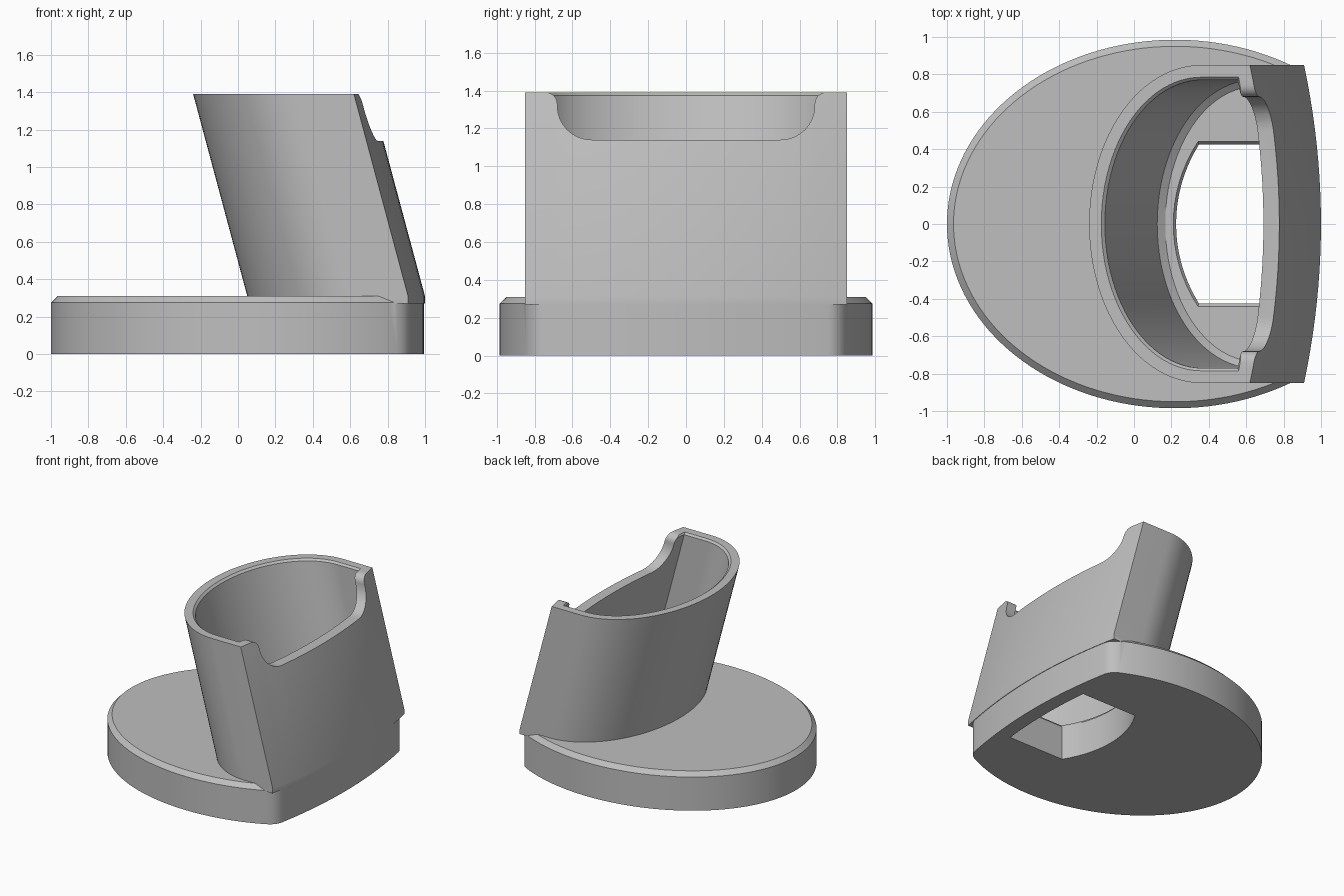
import bpy, bmesh, math

if "Cube" in bpy.data.objects:
    bpy.data.objects.remove(bpy.data.objects["Cube"])

SLOPE = 0.268      # backward lean of the holder per unit height
TOP = 1.39         # rim height
FRONT_R = 4.0      # radius of the gently bowed front face

grey = bpy.data.materials.new("light grey")
grey.diffuse_color = (0.52, 0.52, 0.52, 1)
grey.use_nodes = True
grey.node_tree.nodes["Principled BSDF"].inputs["Base Color"].default_value = grey.diffuse_color


def loft(name, rings):
    """Closed solid through equally sized rings of points, bottom to top."""
    bm = bmesh.new()
    vs = [[bm.verts.new(p) for p in r] for r in rings]
    n = len(vs[0])
    for a, b in zip(vs, vs[1:]):
        for i in range(n):
            j = (i + 1) % n
            bm.faces.new((a[i], a[j], b[j], b[i]))
    bm.faces.new(vs[0][::-1])
    bm.faces.new(vs[-1])
    bmesh.ops.recalc_face_normals(bm, faces=bm.faces[:])
    me = bpy.data.meshes.new(name)
    bm.to_mesh(me)
    bm.free()
    me.materials.append(grey)
    ob = bpy.data.objects.new(name, me)
    bpy.context.collection.objects.link(ob)
    return ob


def bow(front, y):
    return front - y * y / (2 * FRONT_R)


def base_ring(z, inset):
    """Ellipse cut off by the bowed front, with rounded corners."""
    a, b, front = 1.22 - inset, 0.985 - inset, 0.995
    half = []
    corner = 0.0
    while 0.22 + a * math.cos(corner) > bow(front, b * math.sin(corner)):
        corner += 0.002
    t0 = corner + 0.06
    p1 = (0.22 + a * math.cos(corner), b * math.sin(corner))
    p2 = (0.22 + a * math.cos(t0), b * math.sin(t0))
    y0 = p1[1] - 0.06
    p0 = (bow(front, y0), y0)
    for i in range(10):
        y = y0 * i / 10
        half.append((bow(front, y), y))
    for i in range(7):
        t = i / 6
        half.append(tuple((1 - t) ** 2 * p0[k] + 2 * t * (1 - t) * p1[k] + t * t * p2[k] for k in (0, 1)))
    for i in range(1, 49):
        t = t0 + (math.pi - t0) * i / 48
        half.append((0.22 + a * math.cos(t), b * math.sin(t)))
    pts = half + [(x, -y) for x, y in half[-2:0:-1]]
    return [(x, y, z) for x, y in pts]


def holder_ring(z, inset, front_inset, lean_z=None):
    """D-shaped section: elliptical back, straight sides, bowed front."""
    s = SLOPE * (TOP - (z if lean_z is None else lean_z))
    a, b, front = 0.60 - inset, 0.85 - inset, 0.71 - front_inset
    pts = []
    for i in range(21):
        y = -b + 2 * b * i / 20
        pts.append((bow(front, y), y))
    for i in range(49):
        t = math.pi / 2 + math.pi * i / 48
        pts.append((0.36 + a * math.cos(t), b * math.sin(t)))
    return [(x + s, y, z) for x, y in pts]


def hole_ring(z, grow):
    """Opening in the base: straight sides, bowed front, arched back."""
    w, r = 0.425 + grow, 0.80
    pts = []
    for i in range(13):
        y = -w + 2 * w * i / 12
        pts.append((bow(0.877, y), y))
    for i in range(17):
        y = w - 2 * w * i / 16
        pts.append((0.225 - grow + r - math.sqrt(r * r - y * y), y))
    return [(x, y, z) for x, y in pts]


def notch_half():
    """Half of the front notch, centre outwards (y, z)."""
    pts = []
    for i in range(9):      # large lower fillet
        t = math.pi / 2 * i / 8
        pts.append((0.50 + 0.18 * math.sin(t), 1.32 - 0.18 * math.cos(t)))
    for i in range(7):      # small rolled edge at the rim
        t = math.pi / 2 * i / 6
        pts.append((0.74 - 0.06 * math.cos(t), 1.33 + 0.06 * math.sin(t)))
    pts.append((0.74, 1.5))
    return pts


# Base plate with chamfered top edge
base = loft("display_stand", [base_ring(0, 0), base_ring(0.275, 0), base_ring(0.31, 0.035)])

# Leaning holder
holder = loft("holder_shell", [holder_ring(0.27, 0, 0, 0.31), holder_ring(0.31, 0, 0),
                               holder_ring(TOP, 0, 0)])

# Pocket with chamfered rim and softened floor edge
pocket = loft("pocket_cutter", [
    holder_ring(0.30, 0.115, 0.105), holder_ring(0.33, 0.08, 0.085),
    holder_ring(1.375, 0.08, 0.085), holder_ring(1.395, 0.06, 0.07),
    holder_ring(1.45, 0.06, 0.07)])

# Opening through the base
hole = loft("hole_cutter", [hole_ring(-0.1, 0), hole_ring(0.28, 0),
                            hole_ring(0.30, 0.015), hole_ring(0.34, 0.015)])

# Notch in the front wall
h = notch_half()
profile = [(-y, z) for y, z in h[::-1]] + h
notch = loft("notch_cutter", [[(x, y, z) for y, z in profile] for x in (0.45, 1.2)])

# Combine everything into one solid
for other, op in ((holder, 'UNION'), (pocket, 'DIFFERENCE'), (hole, 'DIFFERENCE'), (notch, 'DIFFERENCE')):
    m = base.modifiers.new(other.name, 'BOOLEAN')
    m.object, m.operation, m.solver = other, op, 'EXACT'
    other.hide_render = True

bpy.ops.object.select_all(action='DESELECT')
base.select_set(True)
bpy.context.view_layer.objects.active = base
bpy.ops.object.convert(target='MESH')
for ob in (holder, pocket, hole, notch):
    bpy.data.objects.remove(ob)
bpy.ops.object.shade_smooth_by_angle(angle=math.radians(25))
